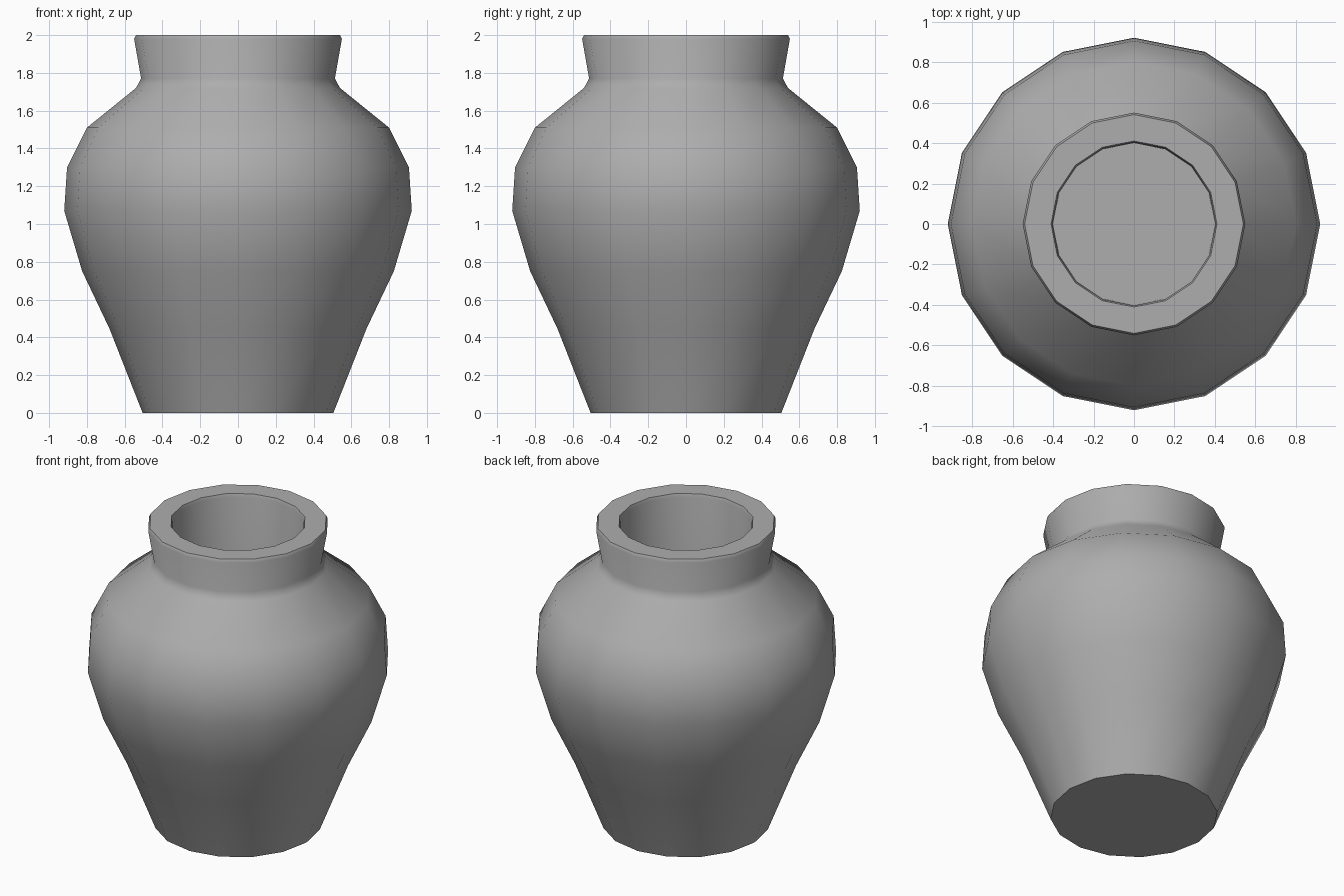
import bpy, bmesh
from math import cos, sin, tau, radians

cube = bpy.data.objects.get("Cube")
if cube:
    bpy.data.objects.remove(cube, do_unlink=True)

SIDES = 16

# Profile (radius, height): foot, belly, shoulder, neck, rim, then down the bore
PROFILE = [
    (0.505, 0.0), (0.68, 0.445), (0.825, 0.75), (0.92, 1.07),
    (0.905, 1.30), (0.80, 1.51), (0.54, 1.72), (0.513, 1.77),
    (0.55, 1.98), (0.54, 2.0),
    (0.41, 2.0), (0.403, 1.98), (0.40, 0.2),
]


def material(name, colour):
    mat = bpy.data.materials.new(name)
    mat.use_nodes = True
    mat.diffuse_color = colour
    mat.node_tree.nodes["Principled BSDF"].inputs["Base Color"].default_value = colour
    return mat


def lathe(name, profile, sides, mat):
    bm = bmesh.new()
    rings = []
    for r, z in profile:
        rings.append([bm.verts.new((r * cos(tau * i / sides), r * sin(tau * i / sides), z))
                      for i in range(sides)])
    for low, high in zip(rings, rings[1:]):
        for i in range(sides):
            j = (i + 1) % sides
            bm.faces.new((low[i], low[j], high[j], high[i]))
    # Foot underside and inner floor
    bm.faces.new(rings[0][::-1])
    bm.faces.new(rings[-1])
    mesh = bpy.data.meshes.new(name)
    bm.to_mesh(mesh)
    bm.free()
    mesh.materials.append(mat)
    obj = bpy.data.objects.new(name, mesh)
    bpy.context.collection.objects.link(obj)
    return obj


# Hollow jar with a thick rim
jar = lathe("jar", PROFILE, SIDES, material("grey clay", (0.42, 0.42, 0.42, 1.0)))
bpy.ops.object.select_all(action="DESELECT")
jar.select_set(True)
bpy.context.view_layer.objects.active = jar
bpy.ops.object.shade_smooth_by_angle(angle=radians(40))
